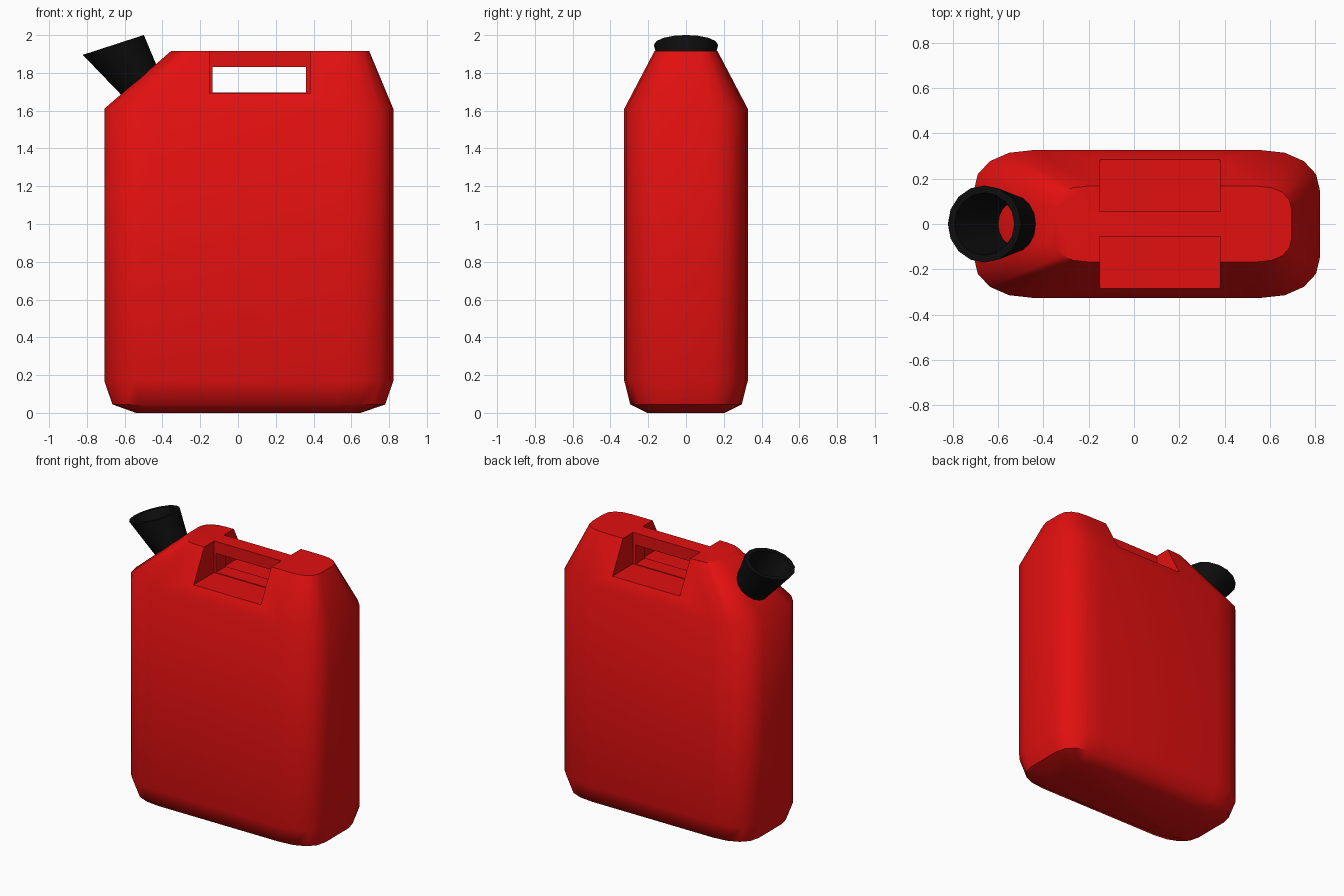
import bpy, bmesh
from math import sin, cos, pi, radians
from mathutils import Vector

old = bpy.data.objects.get("Cube")
if old:
    bpy.data.objects.remove(old, do_unlink=True)


def material(name, rgb, rough):
    m = bpy.data.materials.new(name)
    m.use_nodes = True
    m.diffuse_color = (*rgb, 1)
    bsdf = m.node_tree.nodes["Principled BSDF"]
    bsdf.inputs["Base Color"].default_value = (*rgb, 1)
    bsdf.inputs["Roughness"].default_value = rough
    return m


red = material("red plastic", (0.76, 0.005, 0.005), 0.5)
black = material("black plastic", (0.004, 0.004, 0.004), 0.5)


def loft(name, rings, mat, closed=False):
    """Skin a list of point rings; cap the ends or join last ring to first."""
    bm = bmesh.new()
    loops = [[bm.verts.new(p) for p in ring] for ring in rings]
    pairs = list(zip(loops, loops[1:]))
    if closed:
        pairs.append((loops[-1], loops[0]))
    else:
        bm.faces.new(loops[0])
        bm.faces.new(loops[-1])
    for a, b in pairs:
        for i in range(len(a)):
            j = (i + 1) % len(a)
            bm.faces.new((a[i], a[j], b[j], b[i]))
    bmesh.ops.recalc_face_normals(bm, faces=bm.faces)
    me = bpy.data.meshes.new(name)
    bm.to_mesh(me)
    bm.free()
    ob = bpy.data.objects.new(name, me)
    bpy.context.collection.objects.link(ob)
    me.materials.append(mat)
    return ob


def rounded_ring(z, x0, x1, hy, rx, ry, seg=4):
    """Rectangle with elliptical corners at height z."""
    quarter = [(cos(a) ** 0.9, sin(a) ** 0.9)
               for a in (max(0, i * pi / 2 / seg) for i in range(seg))] + [(0, 1)]
    corner = [(rx * (1 - c), ry * (1 - s)) for c, s in quarter]
    right_back = [(x1 - dx, hy - dy) for dx, dy in corner]
    left_back = [(x0 + dx, hy - dy) for dx, dy in reversed(corner)]
    back = right_back + left_back
    front = [(x, -y) for x, y in reversed(back)]
    return [(x, y, z) for x, y in back + front]


def box(name, x, y, z):
    rings = [[(x[0], y[0], h), (x[1], y[0], h), (x[1], y[1], h), (x[0], y[1], h)]
             for h in z]
    return loft(name, rings, red)


def smooth(ob, angle):
    bpy.ops.object.select_all(action="DESELECT")
    ob.select_set(True)
    bpy.context.view_layer.objects.active = ob
    bpy.ops.object.shade_smooth_by_angle(angle=radians(angle))


# Can body, from base to top
body = loft("can_body", [
    rounded_ring(0.0, -0.54, 0.65, 0.205, 0.20, 0.11),
    rounded_ring(0.045, -0.665, 0.78, 0.295, 0.25, 0.165),
    rounded_ring(0.17, -0.708, 0.822, 0.327, 0.27, 0.185),
    rounded_ring(1.61, -0.708, 0.822, 0.327, 0.27, 0.185),
    rounded_ring(1.915, -0.355, 0.695, 0.167, 0.15, 0.10),
], red)

# Handle: a recess on each side and a grip opening through the middle
cutters = [
    box("front_recess_cutter", (-0.15, 0.38), (-0.6, -0.055), (1.69, 2.2)),
    box("back_recess_cutter", (-0.15, 0.38), (0.055, 0.6), (1.69, 2.2)),
    box("grip_opening_cutter", (-0.135, 0.36), (-0.1, 0.1), (1.695, 1.83)),
]
bpy.context.view_layer.objects.active = body
for c in cutters:
    mod = body.modifiers.new(c.name, "BOOLEAN")
    mod.operation = "DIFFERENCE"
    mod.solver = "EXACT"
    mod.object = c
    bpy.ops.object.modifier_apply(modifier=mod.name)
    bpy.data.objects.remove(c, do_unlink=True)
smooth(body, 50)


# Spout: hollow flared tube from the sloped shoulder to a tilted rim
def tilted_circle(centre, tilt, radius, sides=16):
    u = Vector((cos(tilt), 0, sin(tilt)))
    v = Vector((0, 1, 0))
    return [Vector(centre) + radius * (cos(a) * u + sin(a) * v)
            for a in (2 * pi * i / sides for i in range(sides))]


base, rim = (-0.51, 0, 1.74), (-0.66, 0, 1.948)
base_tilt, rim_tilt = radians(40.7), radians(18)
spout = loft("spout", [
    tilted_circle(base, base_tilt, 0.117),
    tilted_circle(rim, rim_tilt, 0.17),
    tilted_circle(rim, rim_tilt, 0.138),
    tilted_circle(base, base_tilt, 0.09),
], black, closed=True)
smooth(spout, 40)
